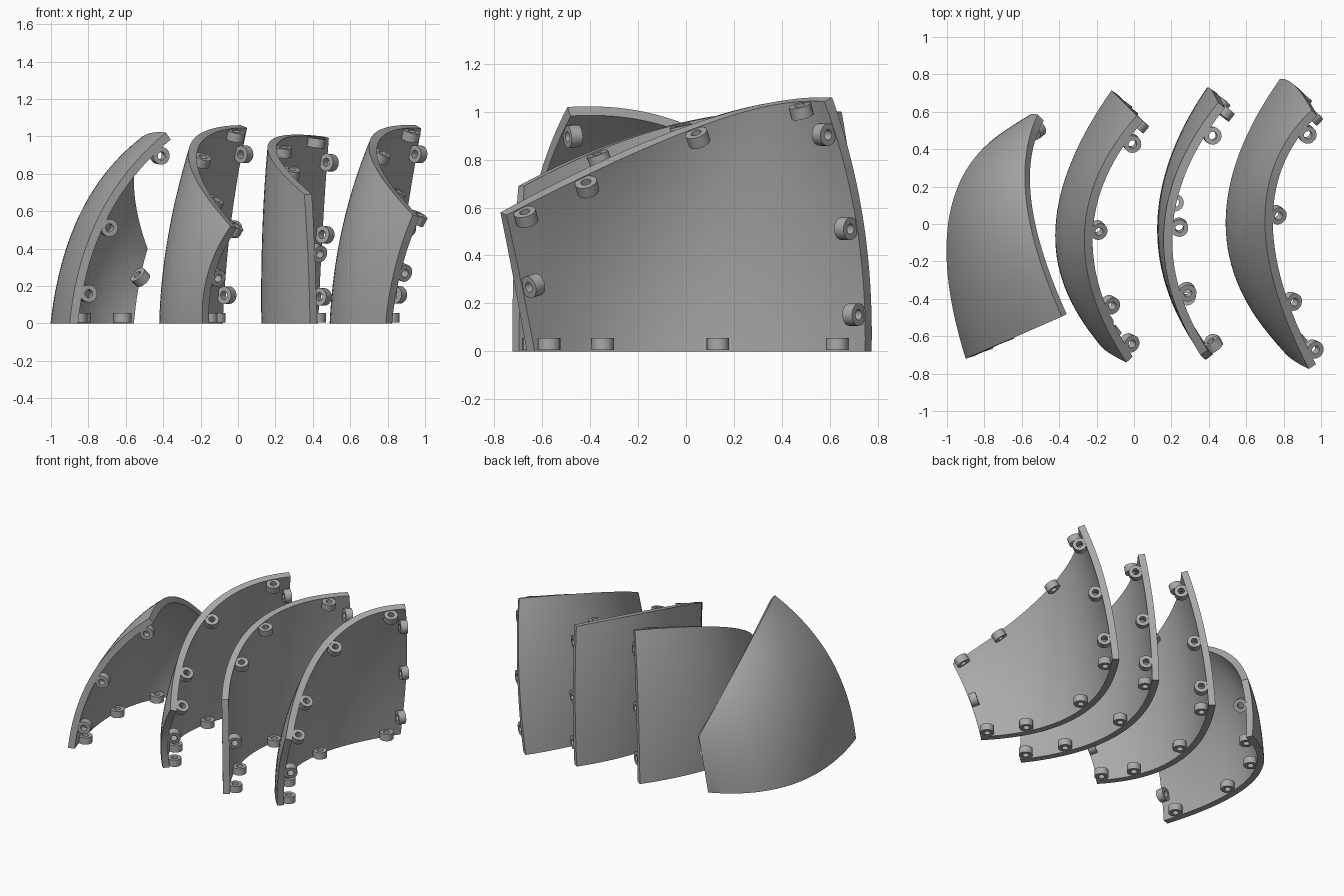
import bpy, bmesh, math
from mathutils import Vector, Matrix

cube = bpy.data.objects.get("Cube")
if cube:
    bpy.data.objects.remove(cube, do_unlink=True)

THICK = 0.047
NU, NV = 32, 20

grey = bpy.data.materials.new("plain_grey")
grey.use_nodes = True
COLOUR = (0.4, 0.4, 0.4, 1)
grey.diffuse_color = COLOUR
grey.node_tree.nodes["Principled BSDF"].inputs["Base Color"].default_value = COLOUR


def quad(a, b, c, t):
    """Quadratic curve passing through a, b and c."""
    return a * (1 - t) * (1 - 2 * t) + b * 4 * t * (1 - t) + c * t * (2 * t - 1)


class Patch:
    """Curved sheet through bottom, middle and top rows, each front to back."""

    def __init__(self, rows):
        self.rows = [[Vector(p) for p in row] for row in rows]

    def point(self, u, v):
        return quad(*(quad(*row, u) for row in self.rows), v)

    def frame(self, u, v):
        e = 0.001
        du = (self.point(u + e, v) - self.point(u - e, v)).normalized()
        dv = (self.point(u, v + e) - self.point(u, v - e)).normalized()
        n = du.cross(dv)
        if v == 0:
            # keep the foot of the shell level
            n.z = 0
        return du, dv, n.normalized()

    def inner(self, u, v):
        return self.point(u, v) + self.frame(u, v)[2] * THICK


def finish(bm, name):
    bmesh.ops.recalc_face_normals(bm, faces=bm.faces)
    mesh = bpy.data.meshes.new(name)
    bm.to_mesh(mesh)
    bm.free()
    mesh.materials.append(grey)
    obj = bpy.data.objects.new(name, mesh)
    bpy.context.collection.objects.link(obj)
    bpy.ops.object.select_all(action='DESELECT')
    obj.select_set(True)
    bpy.context.view_layer.objects.active = obj
    bpy.ops.object.shade_smooth_by_angle(angle=math.radians(35))


def build_shell(patch, name):
    bm = bmesh.new()
    sides = [[[bm.verts.new(f(i / NU, j / NV)) for i in range(NU + 1)]
              for j in range(NV + 1)] for f in (patch.point, patch.inner)]
    for g in sides:
        for j in range(NV):
            for i in range(NU):
                bm.faces.new((g[j][i], g[j][i + 1], g[j + 1][i + 1], g[j + 1][i]))
    # rim joining both skins
    loops = [g[0] + [r[-1] for r in g[1:]] + g[-1][-2::-1] + [r[0] for r in g[-2:0:-1]]
             for g in sides]
    n = len(loops[0])
    for k in range(n):
        m = (k + 1) % n
        bm.faces.new((loops[0][k], loops[0][m], loops[1][m], loops[1][k]))
    finish(bm, name)


def add_ring(bm, centre, axis, outer=0.047, hole=0.022, half=0.025, segs=24):
    turn = Matrix.Translation(centre) @ axis.to_track_quat('Z', 'Y').to_matrix().to_4x4()
    profile = [(outer, -half), (outer, half), (hole, half), (hole, -half)]
    loops = []
    for s in range(segs):
        a = 2 * math.pi * s / segs
        loops.append([bm.verts.new(turn @ Vector((r * math.cos(a), r * math.sin(a), h)))
                      for r, h in profile])
    for s in range(segs):
        p, q = loops[s], loops[(s + 1) % segs]
        for k in range(4):
            m = (k + 1) % 4
            bm.faces.new((p[k], q[k], q[m], p[m]))


def build_lugs(patch, name, bottom, top, front, back):
    """Ring lugs on the inner face, flush with each edge of the shell."""
    bm = bmesh.new()
    spots = [(u, 0) for u in bottom] + [(u, 1) for u in top]
    spots += [(0, v) for v in front] + [(1, v) for v in back]
    for u, v in spots:
        du, dv, n = patch.frame(u, v)
        if u == 0:
            axis = du
        elif u == 1:
            axis = -du
        elif v == 0:
            axis = Vector((0, 0, 1))
        else:
            # perpendicular to the sloping top rim
            axis = du.cross(n)
        add_ring(bm, patch.point(u, v) + n * (THICK + 0.037) + axis * 0.03, axis)
    finish(bm, name)


USUAL = dict(bottom=(.03, .22, .6, .94), top=(.03, .18, .5, .91),
             front=(.45,), back=(.145, .48, .87))
UPRIGHT = dict(USUAL, top=(.22, .5, .9), front=(.54,))
DOMED = dict(bottom=(.06, .35, .65, .93), top=(), front=(.14, .47, .92), back=(.55,))

# rows run bottom, middle, top; each has front, centre, back
panels = {
    "domed_panel": (DOMED, [
        [(-.9, -.72, 0), (-.975, .1, 0), (-.575, .56, 0)],
        [(-.74, -.65, .58), (-.84, .11, .53), (-.555, .585, .21)],
        [(-.385, -.495, 1.02), (-.575, .12, .89), (-.515, .585, .41)]]),
    "inner_right_panel": (USUAL, [
        [(-.19, -.615, 0), (-.42, -.02, 0), (-.12, .715, 0)],
        [(-.16, -.67, .27), (-.375, -.03, .46), (-.075, .67, .54)],
        [(-.04, -.74, .52), (-.265, -.05, .92), (.015, .58, 1.06)]]),
    "inner_left_panel": (UPRIGHT, [
        [(.385, -.725, 0), (.125, -.02, 0), (.39, .73, 0)],
        [(.375, -.72, .34), (.13, -.02, .49), (.415, .715, .5)],
        [(.355, -.7, .69), (.16, -.02, .955), (.45, .65, 1)]]),
    "outer_left_panel": (USUAL, [
        [(.79, -.665, 0), (.49, 0, 0), (.78, .775, 0)],
        [(.84, -.72, .3), (.555, .01, .5), (.86, .74, .55)],
        [(.935, -.775, .58), (.7, .03, .95), (.95, .61, 1.06)]]),
}

for name, (lugs, rows) in panels.items():
    patch = Patch(rows)
    build_shell(patch, name)
    build_lugs(patch, name + "_lugs", **lugs)
